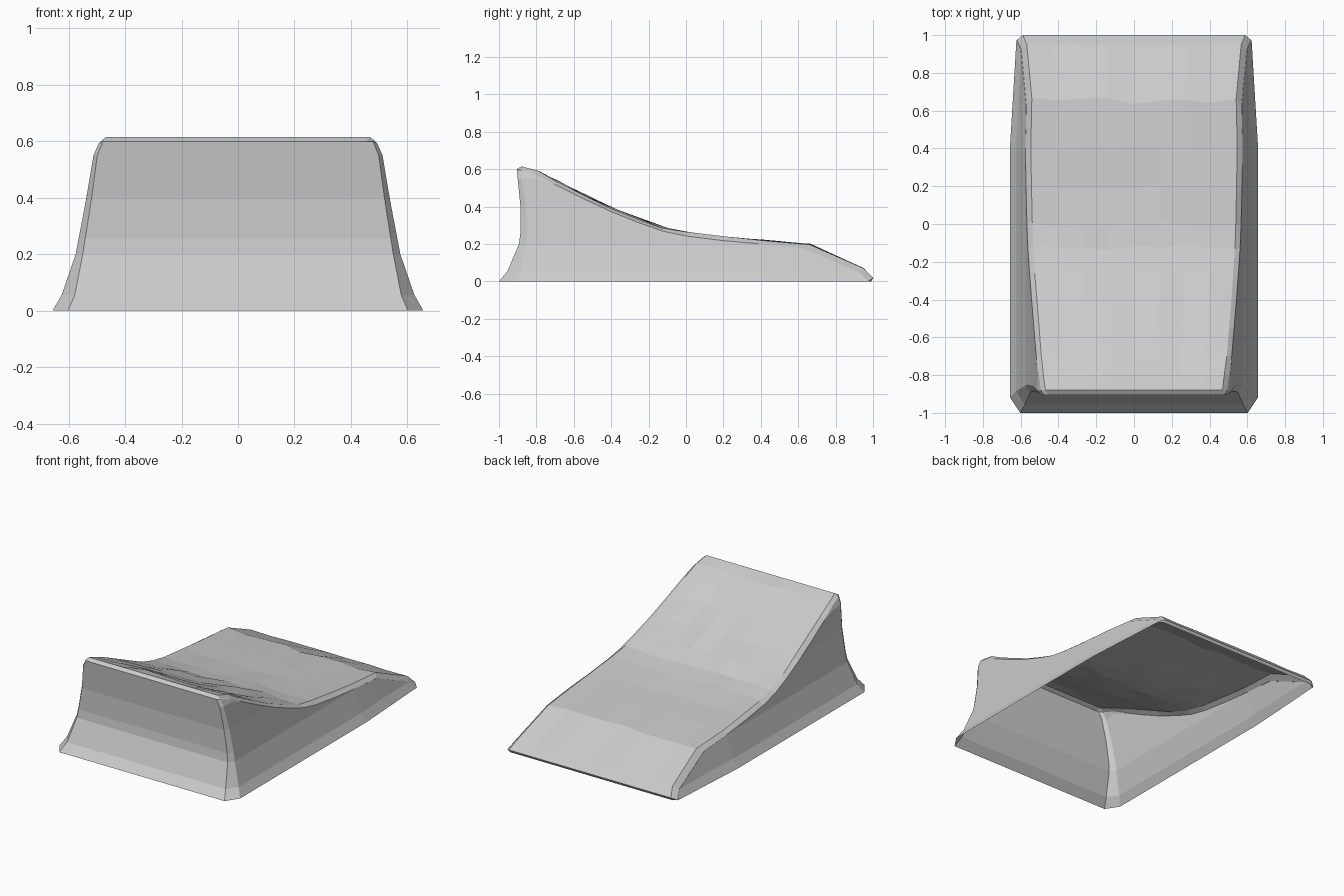
import bpy, bmesh, random

random.seed(4)
cube = bpy.data.objects.get("Cube")
if cube:
    bpy.data.objects.remove(cube)

grey = bpy.data.materials.new("plain_grey")
grey.use_nodes = True
grey.diffuse_color = (0.6, 0.6, 0.6, 1)
grey.node_tree.nodes["Principled BSDF"].inputs["Base Color"].default_value = (0.6, 0.6, 0.6, 1)


def interp(table, v):
    """Piecewise linear lookup in a list of (key, value) pairs."""
    if v <= table[0][0]:
        return table[0][1]
    for (a, p), (b, q) in zip(table, table[1:]):
        if v <= b:
            return p + (q - p) * (v - a) / (b - a)
    return table[-1][1]


# half width by height, and its narrowing towards the back
WIDTH = [(0, .657), (.055, .625), (.2, .575), (.4, .537), (.55, .512), (.6, .49)]
TAPER = [(.4, 1), (.62, .98), (1, .945)]
# front wall outline: height, y
FRONT = [(0, -1), (.055, -.955), (.2, -.893), (.255, -.886), (.4, -.885), (.55, -.9), (.6, -.905)]
CHAMFER = [(0, .055), (.2, .025), (.6, .012)]
# deck outline: y, height
DECK = [(-.88, .615), (-.8, .59), (-.7, .54), (-.55, .465), (-.4, .395), (-.25, .335),
        (-.12, .29), (0, .265), (.2, .24), (.4, .222), (.65, .2), (.95, .07),
        (1, .018), (.99, 0)]
ACROSS = [-1, -.95, -.72, -.48, -.24, 0, .24, .48, .72, .95, 1]
LEVELS = [z for z, y in FRONT]


def half_width(y, z):
    return interp(WIDTH, z) * interp(TAPER, y)


bm = bmesh.new()


def skin(rows):
    """Join neighbouring rows of vertices with quads."""
    for a, b in zip(rows, rows[1:]):
        for i in range(len(a) - 1):
            bm.faces.new((a[i], a[i + 1], b[i + 1], b[i]))


# crowned sloping deck with slightly uneven facets
deck = []
for j, (y, z) in enumerate(DECK):
    row = []
    drop = min(.022, z * .9)
    w = half_width(y, z - drop)
    for u in ACROSS:
        edge = abs(u) == 1
        inner = 0 < j < len(DECK) - 2 and not edge
        zz = z - (drop if edge else 0)
        yy = y - (.025 if edge and y > .5 else 0)
        if inner:
            yy += random.uniform(-.016, .016) if y < .9 else 0
            zz += random.uniform(-.004, .002)
        row.append(bm.verts.new((u * w, yy, zz)))
    deck.append(row)
skin(deck)

# hollowed front wall
front = []
for z, y in FRONT:
    w = half_width(y, z) - interp(CHAMFER, z)
    front.append([bm.verts.new((u * w, y, z)) for u in ACROSS])
skin(front)
skin([front[-1], deck[0]])

# flared side walls and chamfered front corners
for side, end in ((-1, 0), (1, -1)):
    columns = [[row[end] for row in front]]
    for j, row in enumerate(deck):
        top = row[end]
        column = []
        for z in LEVELS[:-1]:
            zz = min(z, top.co.z)
            y = top.co.y
            if j == 0:
                y = interp(FRONT, zz) + 1.5 * interp(CHAMFER, zz)
            column.append(bm.verts.new((side * half_width(y, zz), y, zz)))
        columns.append(column + [top])
    skin(columns)

bmesh.ops.remove_doubles(bm, verts=bm.verts, dist=.0005)
bmesh.ops.dissolve_degenerate(bm, edges=bm.edges, dist=.0005)
bmesh.ops.recalc_face_normals(bm, faces=bm.faces)
if sum(f.normal.z * f.calc_area() for f in bm.faces) < 0:
    bmesh.ops.reverse_faces(bm, faces=bm.faces)

mesh = bpy.data.meshes.new("ramp_shell")
bm.to_mesh(mesh)
bm.free()
mesh.materials.append(grey)
ramp = bpy.data.objects.new("ramp_shell", mesh)
bpy.context.collection.objects.link(ramp)
